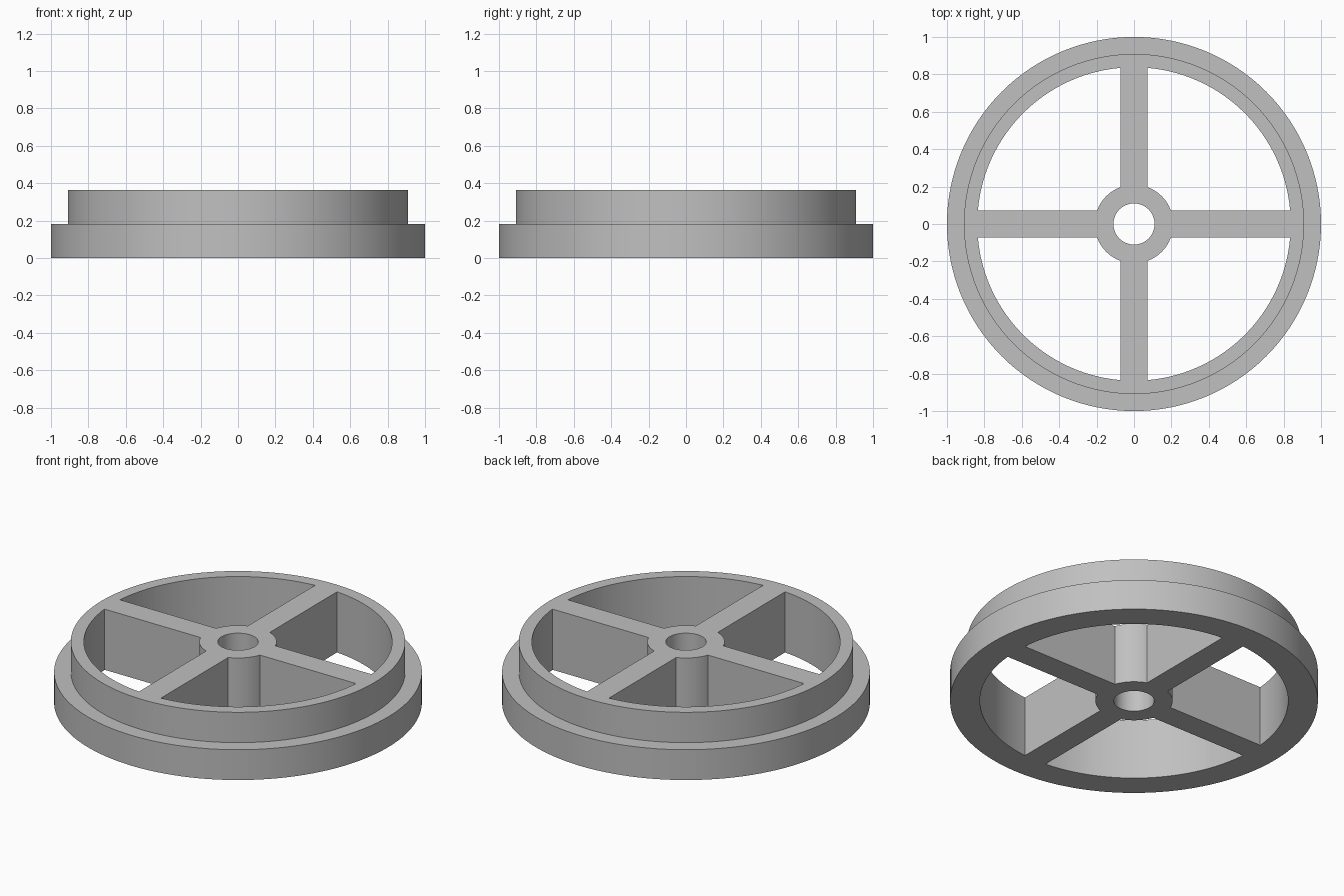
import bpy
import bmesh
from math import asin, cos, sin, pi, radians

SEGMENTS = 128
BORE, HUB, RIM_INNER, RIM_TOP, FLANGE = 0.11, 0.21, 0.838, 0.909, 1.0
STEP, HEIGHT = 0.182, 0.364
SPOKE_HALF = 0.073

cube = bpy.data.objects.get("Cube")
if cube:
    bpy.data.objects.remove(cube, do_unlink=True)

# Plain grey material
grey = bpy.data.materials.new("plain_grey")
grey.use_nodes = True
colour = (0.527, 0.527, 0.527, 1)
grey.diffuse_color = colour
grey.node_tree.nodes["Principled BSDF"].inputs["Base Color"].default_value = colour


def make_object(name, bm):
    bmesh.ops.recalc_face_normals(bm, faces=bm.faces)
    mesh = bpy.data.meshes.new(name)
    bm.to_mesh(mesh)
    bm.free()
    mesh.materials.append(grey)
    obj = bpy.data.objects.new(name, mesh)
    bpy.context.collection.objects.link(obj)
    return obj


def lathe(name, profile):
    """Turn a closed (radius, height) profile around z."""
    bm = bmesh.new()
    rings = []
    for i in range(SEGMENTS):
        a = 2 * pi * i / SEGMENTS
        rings.append([bm.verts.new((r * cos(a), r * sin(a), z)) for r, z in profile])
    n = len(profile)
    for i, ring in enumerate(rings):
        following = rings[(i + 1) % SEGMENTS]
        for j in range(n):
            k = (j + 1) % n
            bm.faces.new((ring[j], following[j], following[k], ring[k]))
    return make_object(name, bm)


def arc(radius, start, steps):
    """Quarter-turn arc trimmed to leave half a spoke at each end."""
    trim = asin(SPOKE_HALF / radius)
    sweep = pi / 2 - 2 * trim
    return [(radius * cos(start + trim + sweep * i / steps),
             radius * sin(start + trim + sweep * i / steps)) for i in range(steps + 1)]


# Stepped wheel disc with a central bore
wheel = lathe("spoked_wheel", [(BORE, 0), (FLANGE, 0), (FLANGE, STEP),
                               (RIM_TOP, STEP), (RIM_TOP, HEIGHT), (BORE, HEIGHT)])

# Four through pockets that leave the hub, spokes and rim
bm = bmesh.new()
for quarter in range(4):
    start = quarter * pi / 2
    outline = arc(RIM_INNER, start, 32) + arc(HUB, start, 16)[::-1]
    base = bm.faces.new([bm.verts.new((x, y, -0.1)) for x, y in outline])
    top = bmesh.ops.extrude_face_region(bm, geom=[base])["geom"]
    bmesh.ops.translate(bm, vec=(0, 0, HEIGHT + 0.2),
                        verts=[v for v in top if isinstance(v, bmesh.types.BMVert)])
pockets = make_object("pocket_cutter", bm)
pockets.hide_render = True

cut = wheel.modifiers.new("pockets", "BOOLEAN")
cut.operation = "DIFFERENCE"
cut.solver = "EXACT"
cut.object = pockets

# Bake the cut, drop the cutter and smooth the round walls
bpy.ops.object.select_all(action="DESELECT")
wheel.select_set(True)
bpy.context.view_layer.objects.active = wheel
bpy.ops.object.modifier_apply(modifier=cut.name)
bpy.data.objects.remove(pockets, do_unlink=True)
bpy.ops.object.shade_smooth_by_angle(angle=radians(30))
